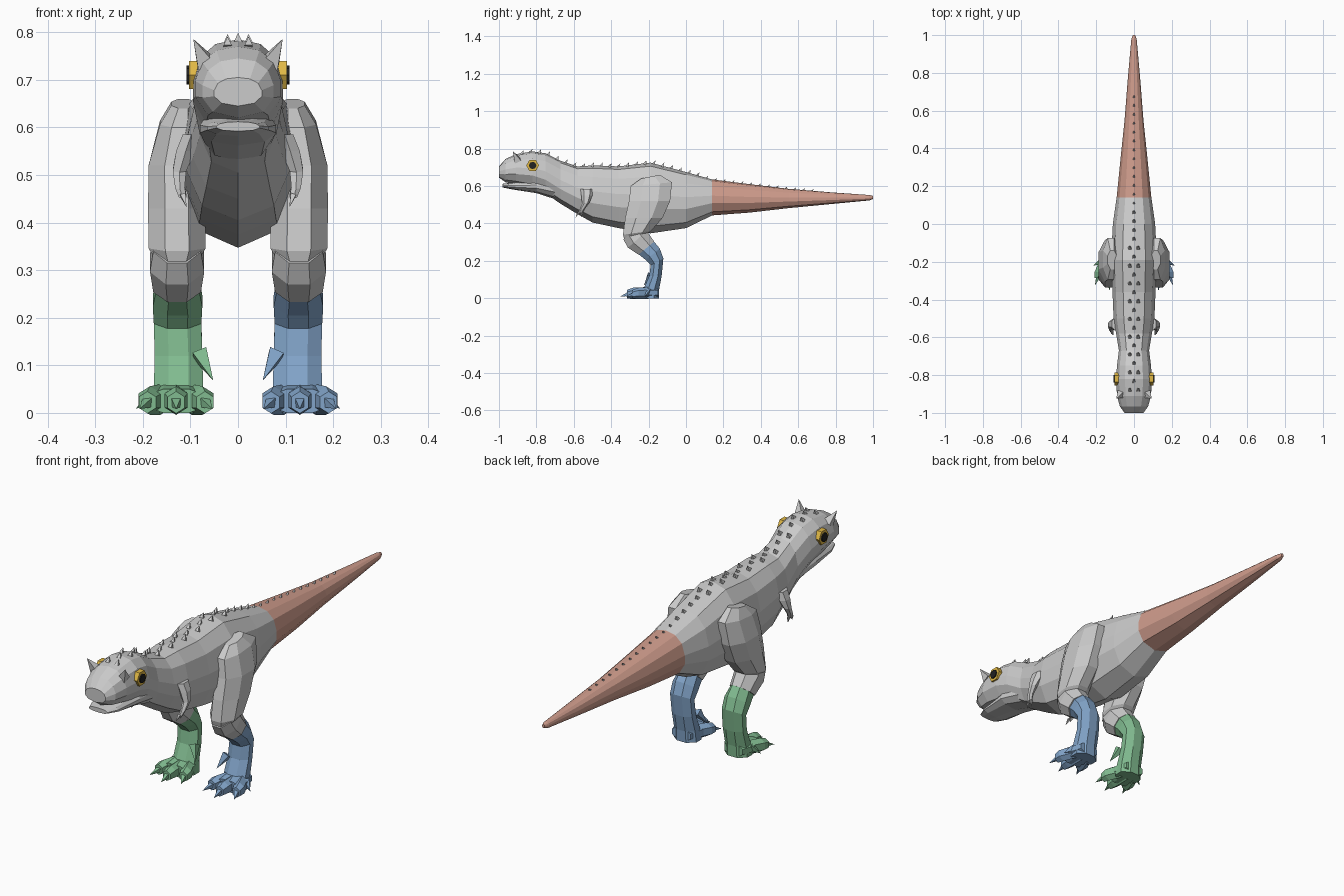
import bpy, bmesh, math
from mathutils import Vector

if "Cube" in bpy.data.objects:
    bpy.data.objects.remove(bpy.data.objects["Cube"])


def material(name, rgb):
    m = bpy.data.materials.new(name)
    m.diffuse_color = (*rgb, 1)
    m.use_nodes = True
    m.node_tree.nodes["Principled BSDF"].inputs["Base Color"].default_value = m.diffuse_color
    return m


SALMON = material("salmon", (0.62, 0.33, 0.26))
BLUE = material("blue", (0.22, 0.37, 0.58))
GREEN = material("green", (0.22, 0.50, 0.28))
YELLOW = material("yellow", (0.75, 0.48, 0.06))
BLACK = material("black", (0.015, 0.015, 0.015))


def finish(name, bm, mat=None):
    bmesh.ops.recalc_face_normals(bm, faces=bm.faces)
    me = bpy.data.meshes.new(name)
    bm.to_mesh(me)
    bm.free()
    ob = bpy.data.objects.new(name, me)
    bpy.context.collection.objects.link(ob)
    if mat:
        me.materials.append(mat)
    return ob


def bridge(bm, rings):
    """Skin a list of point rings and cap both ends."""
    vs = [[bm.verts.new(p) for p in r] for r in rings]
    n = len(vs[0])
    for a, b in zip(vs, vs[1:]):
        for i in range(n):
            j = (i + 1) % n
            bm.faces.new((a[i], a[j], b[j], b[i]))
    bm.faces.new(vs[0])
    bm.faces.new(vs[-1])


SECTION = [(0, 0), (.5, .05), (.84, .2), (1, .45), (1, .66), (.7, .9), (0, 1)]


def body_loft(name, rows, mat=None):
    """Rows of (y, top z, bottom z, half width)."""
    rings = []
    for y, top, bot, w in rows:
        right = [(w * u, y, top + (bot - top) * t) for u, t in SECTION]
        rings.append(right + [(-x, yy, z) for x, yy, z in right[-2:0:-1]])
    bm = bmesh.new()
    bridge(bm, rings)
    return finish(name, bm, mat)


def limb(name, side, rows, mat=None, n=8):
    """Rows of (x, y, z, half x, dy, dz): tilted rings along a limb."""
    k = 1 / math.cos(math.pi / n)
    rings = []
    for x, y, z, hx, dy, dz in rows:
        ring = []
        for i in range(n):
            a = 2 * math.pi * (i + .5) / n
            c, s = k * math.cos(a), k * math.sin(a)
            ring.append((side * (x + c * hx), y + s * dy, z + s * dz))
        rings.append(ring)
    bm = bmesh.new()
    bridge(bm, rings)
    return finish(name, bm, mat)


def add_spike(bm, base, tip, r, n=4):
    """Small pyramid pointing from base to tip."""
    base, tip = Vector(base), Vector(tip)
    d = (tip - base).normalized()
    u = d.orthogonal().normalized()
    v = d.cross(u)
    ring = [bm.verts.new(base + r * (u * math.cos(2 * math.pi * i / n) + v * math.sin(2 * math.pi * i / n)))
            for i in range(n)]
    t = bm.verts.new(tip)
    bm.faces.new(ring)
    for i in range(n):
        bm.faces.new((ring[i], ring[(i + 1) % n], t))


def spike(name, base, tip, r, mat=None):
    bm = bmesh.new()
    add_spike(bm, base, tip, r)
    return finish(name, bm, mat)


def disc(name, x, y, z, r, depth, n, mat):
    bm = bmesh.new()
    bridge(bm, [[(xx, y + r * math.cos(2 * math.pi * i / n), z + r * math.sin(2 * math.pi * i / n))
                 for i in range(n)] for xx in (x - depth / 2, x + depth / 2)])
    return finish(name, bm, mat)


# Head, neck and torso
torso = [(-1, .705, .645, .05), (-.965, .745, .62, .075), (-.91, .77, .61, .09),
         (-.82, .785, .59, .095), (-.75, .775, .56, .09), (-.67, .735, .505, .08),
         (-.58, .705, .45, .095), (-.5, .71, .405, .108), (-.36, .705, .375, .114),
         (-.19, .725, .347, .122), (0, .675, .375, .112), (.14, .635, .443, .092)]
body_loft("body", torso)

# Lower jaw
body_loft("jaw", [(-.98, .612, .592, .045), (-.93, .618, .582, .065),
                  (-.8, .64, .562, .08), (-.7, .64, .53, .07)])

# Tail
tail = [(.14, .635, .443, .092), (.34, .61, .458, .072), (.55, .585, .482, .05),
        (.78, .566, .504, .032), (.98, .552, .523, .014), (1, .547, .53, .006)]
body_loft("tail", tail, SALMON)

# Spikes along the back, paired on head and torso
line = torso + tail[1:]


def back_height(y):
    for a, b in zip(line, line[1:]):
        if a[0] <= y <= b[0]:
            return a[1] + (b[1] - a[1]) * (y - a[0]) / (b[0] - a[0])
    return line[-1][1]


bm = bmesh.new()
for i in range(34):
    y = -.88 + .047 * i
    z = back_height(y)
    r = .012 if y < .1 else .008
    for x in ((-.022, .022) if y < -.1 and i % 2 == 0 else (0,)):
        add_spike(bm, (x, y, z - .006), (x, y + .012, z + 1.35 * r), r)
finish("back_spikes", bm)

for side, tag, colour in ((1, "right", BLUE), (-1, "left", GREEN)):
    # Horn, eye and brow
    spike(tag + "_horn", (side * .068, -.90, .735), (side * .094, -.925, .786), .026)
    disc(tag + "_eye", side * .088, -.82, .71, .034, .03, 6, YELLOW)
    disc(tag + "_pupil", side * .098, -.82, .71, .02, .02, 8, BLACK)

    # Thigh and knee
    limb(tag + "_thigh", side, [
        (.115, -.19, .65, .025, .05, .01), (.122, -.185, .61, .042, .11, .01),
        (.13, -.195, .52, .058, .11, 0), (.129, -.225, .43, .06, .10, 0),
        (.128, -.262, .35, .06, .075, .01), (.128, -.275, .325, .045, .055, .01)])
    limb(tag + "_knee", side, [
        (.128, -.285, .355, .05, .05, .04), (.128, -.26, .315, .057, .05, .045),
        (.128, -.212, .268, .05, .042, .035)])

    # Lower leg and foot
    limb(tag + "_lower_leg", side, [
        (.127, -.215, .272, .045, .042, .034), (.127, -.178, .235, .052, .038, .03),
        (.127, -.155, .195, .05, .034, .018), (.125, -.163, .12, .05, .033, 0),
        (.125, -.185, .05, .052, .042, 0), (.125, -.19, 0, .056, .045, 0)], colour)
    limb(tag + "_foot", side, [
        (.128, -.15, .03, .045, 0, .028), (.13, -.21, .03, .062, 0, .03),
        (.13, -.26, .025, .066, 0, .025)], colour)
    for i, (dx, tip_y) in enumerate(((-.055, -.285), (0, -.315), (.055, -.285))):
        x = .13 + dx
        limb(f"{tag}_toe_{i + 1}", side, [
            (.13 + dx * .6, -.2, .028, .022, 0, .028), (x, tip_y + .03, .026, .024, 0, .026),
            (x + dx * .1, tip_y, .022, .018, 0, .02)], colour, 6)
        spike(f"{tag}_claw_{i + 1}", (side * (x + dx * .1), tip_y + .005, .022),
              (side * (x + dx * .4), tip_y - .04, .008), .014, colour)
    spike(tag + "_inner_claw", (side * .08, -.19, .125), (side * .052, -.225, .068), .022, colour)
    spike(tag + "_outer_claw", (side * .175, -.2, .04), (side * .215, -.22, .008), .018, colour)

    # Small arm and its claws
    limb(tag + "_arm", side, [
        (.098, -.53, .585, .018, .03, 0), (.11, -.53, .55, .02, .026, 0),
        (.123, -.535, .51, .014, .018, .004), (.122, -.555, .475, .01, .014, .004),
        (.116, -.565, .455, .008, .014, .004)], None, 6)
    for dy in (-.01, .01):
        spike(tag + "_finger", (side * .116, -.565 + dy, .458), (side * .108, -.575 + dy * 1.5, .432), .008)
